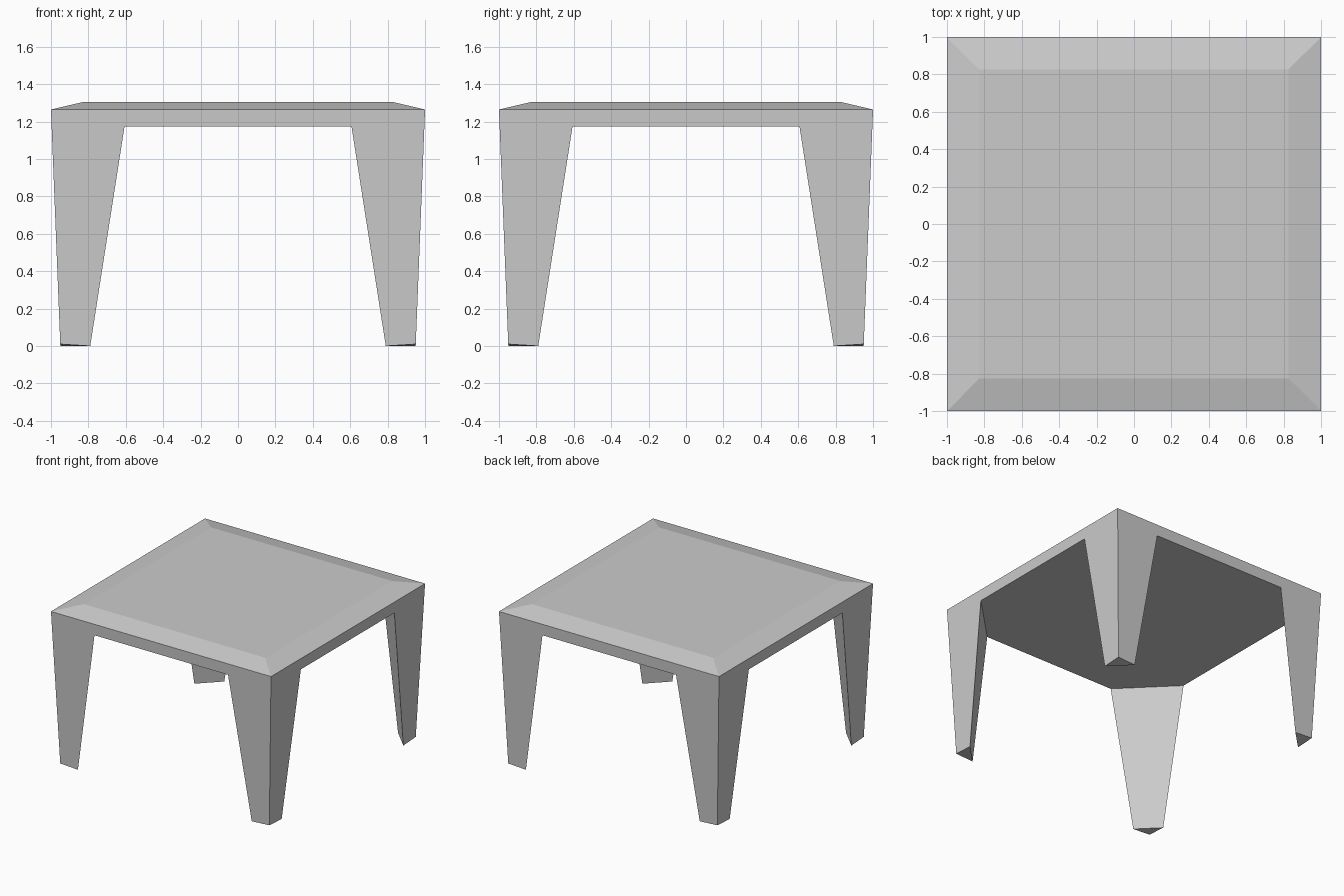
import bpy, bmesh
from math import pi
from mathutils import Matrix

if "Cube" in bpy.data.objects:
    bpy.data.objects.remove(bpy.data.objects["Cube"])

RIM_Z, TOP_Z, UNDER_Z = 1.264, 1.305, 1.172
UNDER, KNEE = 0.9964, 0.607     # wall position and leg width at the underside


def finish(bm, name):
    bmesh.ops.remove_doubles(bm, verts=bm.verts, dist=1e-5)
    bmesh.ops.recalc_face_normals(bm, faces=bm.faces)
    mesh = bpy.data.meshes.new(name)
    bm.to_mesh(mesh)
    bm.free()
    obj = bpy.data.objects.new(name, mesh)
    bpy.context.collection.objects.link(obj)
    return obj


def face(bm, points):
    return bm.faces.new([bm.verts.new(p) for p in points])


def square(r, z):
    return [(-r, -r, z), (r, -r, z), (r, r, z), (-r, r, z)]


# Tabletop: flat centre, sloped border, slightly tapered apron
bm = bmesh.new()
rings = [square(UNDER, UNDER_Z), square(1, RIM_Z), square(0.825, TOP_Z)]
for low, high in zip(rings, rings[1:]):
    for i in range(4):
        j = (i + 1) % 4
        face(bm, [low[i], low[j], high[j], high[i]])
face(bm, rings[-1])
# Underside: octagon leaving the corners open for the legs
u, k = UNDER, KNEE
outline = [(-k, -u), (k, -u), (u, -k), (u, k), (k, u), (-k, u), (-u, k), (-u, -k)]
face(bm, [(x, y, UNDER_Z) for x, y in reversed(outline)])
finish(bm, "tabletop")

# Legs: tapered three-sided posts flush with the apron, with slightly tilted soles
names = ["back_right_leg", "back_left_leg", "front_left_leg", "front_right_leg"]
top = [(u, u, UNDER_Z), (k, u, UNDER_Z), (u, k, UNDER_Z)]
sole = [(0.9504, 0.9504, 0.01), (0.79, 0.95, 0), (0.95, 0.79, 0)]
for n, name in enumerate(names):
    bm = bmesh.new()
    for i in range(3):
        j = (i + 1) % 3
        face(bm, [sole[i], sole[j], top[j], top[i]])
    face(bm, sole)
    bmesh.ops.rotate(bm, verts=bm.verts, matrix=Matrix.Rotation(n * pi / 2, 3, 'Z'))
    finish(bm, name)
